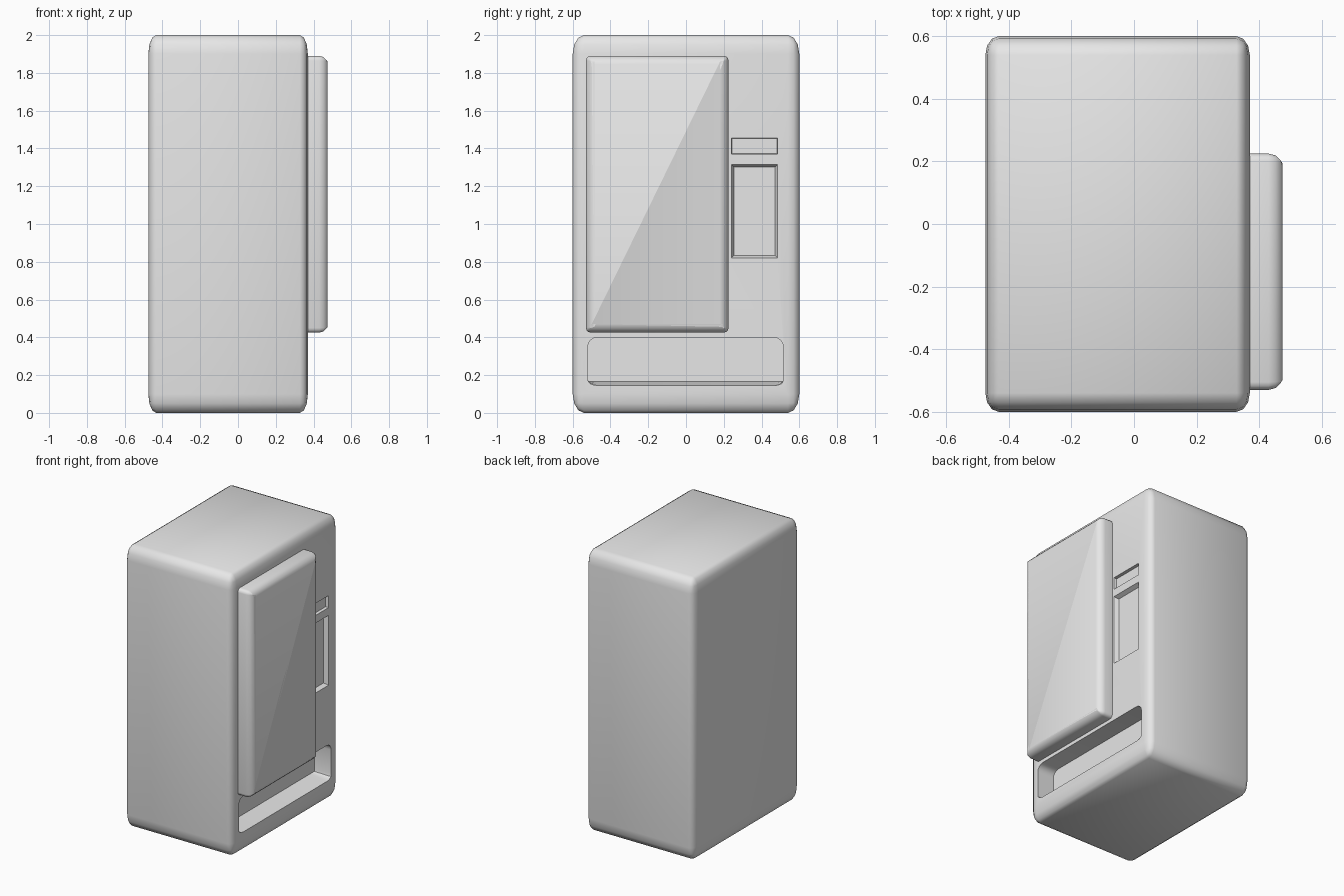
import bpy, bmesh

if "Cube" in bpy.data.objects:
    bpy.data.objects.remove(bpy.data.objects["Cube"])

grey = bpy.data.materials.new("light grey")
grey.diffuse_color = (0.8, 0.8, 0.8, 1)
grey.use_nodes = True
grey.node_tree.nodes["Principled BSDF"].inputs["Base Color"].default_value = grey.diffuse_color


def make(name, bm):
    bmesh.ops.recalc_face_normals(bm, faces=bm.faces[:])
    me = bpy.data.meshes.new(name)
    bm.to_mesh(me)
    bm.free()
    ob = bpy.data.objects.new(name, me)
    bpy.context.collection.objects.link(ob)
    me.materials.append(grey)
    return ob


def box(lo, hi):
    bm = bmesh.new()
    bmesh.ops.create_cube(bm, size=1)
    for v in bm.verts:
        v.co = [lo[i] + (v.co[i] + 0.5) * (hi[i] - lo[i]) for i in range(3)]
    return bm


def round_edges(bm, test, width, segments):
    edges = [e for e in bm.edges if test(*[v.co for v in e.verts])]
    bmesh.ops.bevel(bm, geom=edges, offset=width, segments=segments,
                    profile=0.5, affect='EDGES')


def activate(ob):
    bpy.ops.object.select_all(action='DESELECT')
    ob.select_set(True)
    bpy.context.view_layer.objects.active = ob


def cut(ob, bm):
    cutter = make("cutter", bm)
    mod = ob.modifiers.new("cut", 'BOOLEAN')
    mod.operation, mod.solver, mod.object = 'DIFFERENCE', 'EXACT', cutter
    activate(ob)
    bpy.ops.object.modifier_apply(modifier=mod.name)
    bpy.data.objects.remove(cutter, do_unlink=True)


def along_x(a, b):
    return abs(a.x - b.x) > 1e-4


# cabinet: rounded unit cube stretched to size
bm = box((0, 0, 0), (1, 1, 1))
round_edges(bm, lambda a, b: True, 0.05, 3)
for v in bm.verts:
    v.co = (-0.475 + v.co.x * 0.845, -0.6 + v.co.y * 1.2, v.co.z * 2)
cabinet = make("cabinet", bm)

# delivery slot with rounded ends and a sloping floor
X = 0.37
bm = box((X - 0.13, -0.52, 0.13), (X + 0.1, 0.515, 0.40))
round_edges(bm, along_x, 0.05, 4)
for v in bm.verts:
    if v.co.x < X:
        v.co.z = max(v.co.z, 0.165)
bmesh.ops.remove_doubles(bm, verts=bm.verts[:], dist=1e-5)
cut(cabinet, bm)

# tapered recesses for display and keypad
for z0, z1, depth, inset in ((1.37, 1.455, 0.02, 0.003), (0.82, 1.315, 0.03, 0.013)):
    y0, y1 = 0.24, 0.485
    bm = box((X - depth, y0, z0), (X + depth, y1, z1))
    for v in bm.verts:
        s = inset if v.co.x < X else -inset
        v.co.y += s if v.co.y < (y0 + y1) / 2 else -s
        v.co.z += s if v.co.z < (z0 + z1) / 2 else -s
    cut(cabinet, bm)

# raised front door panel
bm = box((X - 0.01, -0.53, 0.425), (0.475, 0.225, 1.89))
round_edges(bm, along_x, 0.025, 3)
round_edges(bm, lambda a, b: min(a.x, b.x) > 0.47, 0.045, 3)
door = make("door_panel", bm)

for ob in (cabinet, door):
    activate(ob)
    bpy.ops.object.shade_smooth_by_angle(angle=0.6)
